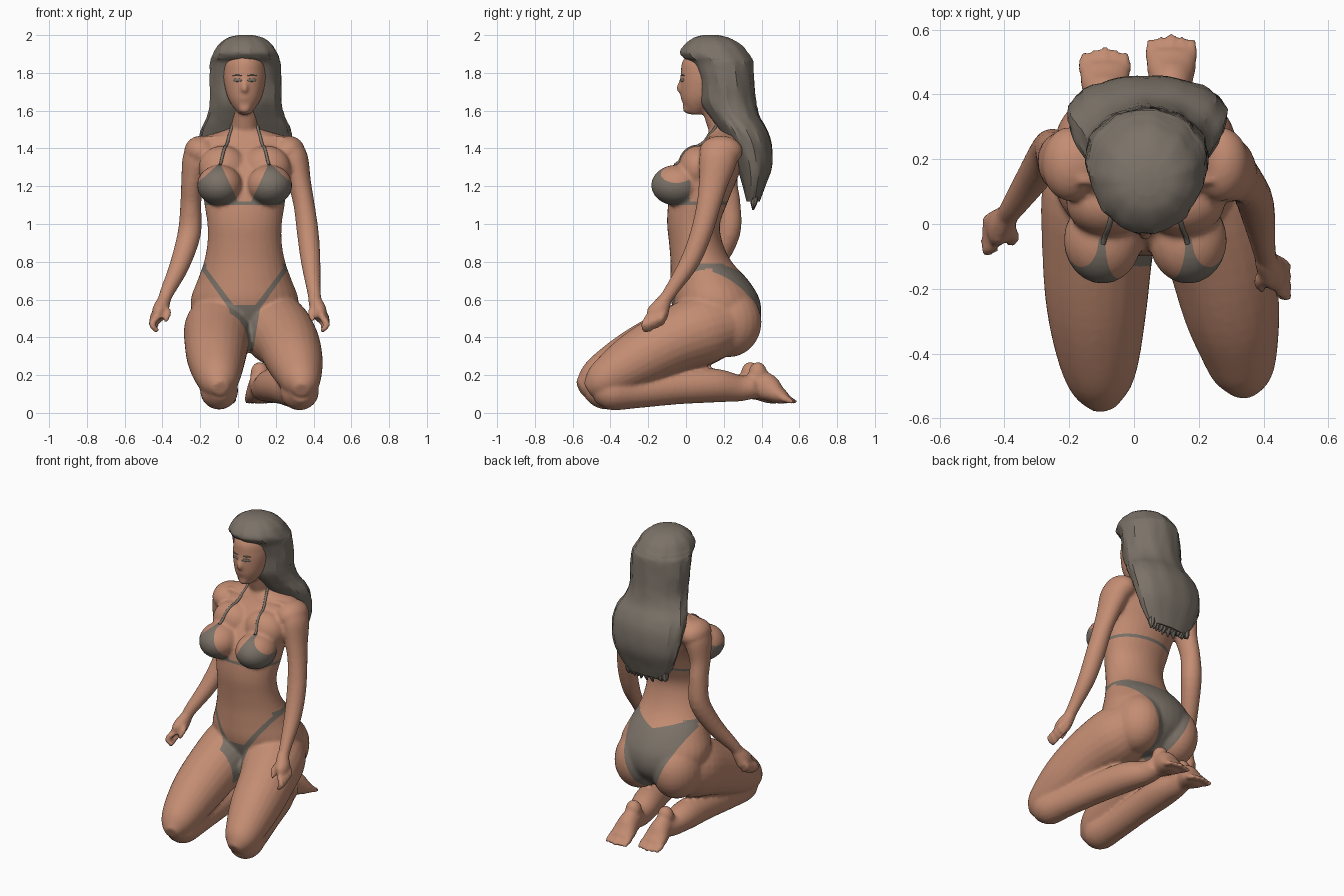
import bpy, bmesh, math, random
from mathutils import Vector, Matrix

if "Cube" in bpy.data.objects:
    bpy.data.objects.remove(bpy.data.objects["Cube"])

random.seed(4)
CX = 0.035  # body centre line


def material(name, rgb):
    m = bpy.data.materials.new(name)
    m.diffuse_color = (*rgb, 1)
    m.use_nodes = True
    m.node_tree.nodes["Principled BSDF"].inputs["Base Color"].default_value = m.diffuse_color
    return m


SKIN = material("skin", (0.55, 0.265, 0.17))
GREY = material("warm_grey", (0.20, 0.17, 0.14))


def spline(pts, k=4):
    """Catmull-Rom interpolation of equal-length tuples."""
    out = []
    for i in range(len(pts) - 1):
        p0, p1, p2, p3 = (pts[max(i - 1, 0)], pts[i], pts[i + 1], pts[min(i + 2, len(pts) - 1)])
        for j in range(k):
            t = j / k
            out.append([0.5 * (2 * b + (c - a) * t + (2 * a - 5 * b + 4 * c - d) * t * t
                               + (3 * b - a - 3 * c + d) * t ** 3)
                        for a, b, c, d in zip(p0, p1, p2, p3)])
    return out + [list(pts[-1])]


def loft(bm, pts, n=20, flat=False, ripple=0.0, k=4):
    """Rings (x, y, z, rx, ry) along a path; flat keeps them horizontal."""
    pts = spline(pts, k)
    rings = []
    for i, p in enumerate(pts):
        c = Vector(p[:3])
        t = (Vector(pts[min(i + 1, len(pts) - 1)][:3]) - Vector(pts[max(i - 1, 0)][:3])).normalized()
        u, v = Vector((1, 0, 0)), Vector((0, 1, 0))
        if not flat:
            u = (u - t * t.x).normalized()
            v = t.cross(u)
        ring = []
        for s in range(n):
            a = 2 * math.pi * s / n
            w = 1 + ripple * (math.sin(11 * a + 9 * p[2]) + 0.6 * math.sin(19 * a - 14 * p[2])
                              + random.uniform(-.6, .6))
            ring.append(bm.verts.new(c + u * p[3] * w * math.cos(a) + v * p[4] * w * math.sin(a)))
        rings.append(ring)
    for r0, r1 in zip(rings, rings[1:]):
        for s in range(n):
            bm.faces.new((r0[s], r0[(s + 1) % n], r1[(s + 1) % n], r1[s]))
    bm.faces.new(rings[0][::-1])
    bm.faces.new(rings[-1])


def tube(bm, pts, n=16, k=4):
    loft(bm, [(*p, p[3]) for p in pts], n, k=k)


def ball(bm, c, r, turn=0.0):
    bmesh.ops.create_uvsphere(bm, u_segments=24, v_segments=16, radius=1, matrix=Matrix.Translation(c)
                              @ Matrix.Rotation(turn, 4, 'Z') @ Matrix.Diagonal((*r, 1)))


def finish(name, bm, mats, angle=60):
    bmesh.ops.recalc_face_normals(bm, faces=bm.faces[:])
    me = bpy.data.meshes.new(name)
    bm.to_mesh(me)
    bm.free()
    ob = bpy.data.objects.new(name, me)
    bpy.context.collection.objects.link(ob)
    for m in mats:
        me.materials.append(m)
    bpy.ops.object.select_all(action='DESELECT')
    ob.select_set(True)
    bpy.context.view_layer.objects.active = ob
    bpy.ops.object.shade_smooth_by_angle(angle=math.radians(angle))
    return ob


bm = bmesh.new()
# Torso, from crotch to neck base
loft(bm, [(CX, y, z, rx, ry) for z, y, rx, ry in (
    (0.33, .14, .08, .10), (0.42, .17, .20, .18), (0.50, .17, .27, .225), (0.60, .155, .285, .235),
    (0.70, .125, .25, .207), (0.80, .08, .215, .162), (0.90, .052, .197, .142), (1.0, .04, .197, .14),
    (1.1, .06, .212, .155), (1.2, .09, .225, .165), (1.3, .14, .25, .155), (1.4, .19, .285, .125),
    (1.455, .205, .24, .10), (1.485, .205, .14, .085), (1.51, .205, .07, .06))], 32, True)
# Neck and head
tube(bm, [(CX, .22, 1.40, .10), (CX, .205, 1.48, .08), (CX, .17, 1.57, .072), (CX, .14, 1.66, .07)])
loft(bm, [(CX, y, z, rx, ry) for z, y, rx, ry in (
    (1.58, .05, .03, .03), (1.62, .062, .062, .072), (1.67, .082, .09, .108), (1.74, .10, .108, .130),
    (1.80, .12, .115, .148), (1.87, .135, .108, .15), (1.94, .15, .06, .09))], 28, True)
tube(bm, [(CX, -.018, 1.775, .010), (CX, -.033, 1.735, .013), (CX, -.036, 1.715, .017), (CX, -.012, 1.70, .012)])
ball(bm, (CX, -.012, 1.672), (.032, .018, .018))
ball(bm, (CX, .01, 1.612), (.034, .028, .028))
for s in (-1, 1):
    # Bust, upper chest, shoulder, buttock
    ball(bm, (CX + s * .132, -.05, 1.205), (.12, .135, .108))
    ball(bm, (CX + s * .115, .065, 1.295), (.13, .105, .12))
    ball(bm, (CX + s * .232, .185, 1.385), (.088, .115, .082))
    ball(bm, (CX + s * .135, .225, .48), (.15, .175, .185))
    tube(bm, [(CX + s * .03, .115, 1.45, .014), (CX + s * .2, .135, 1.455, .014)])

# Arms, then a hand with four fingers and a thumb on each
ARMS = {
    1: [(.27, .18, 1.40, .07), (.295, .17, 1.34, .078), (.325, .145, 1.22, .062), (.35, .12, 1.1, .056),
        (.37, .08, .95, .058), (.385, .02, .80, .052), (.40, -.07, .66, .038), (.41, -.12, .585, .034)],
    -1: [(-.195, .185, 1.40, .07), (-.22, .19, 1.34, .075), (-.243, .2, 1.22, .058), (-.25, .225, 1.1, .056),
         (-.258, .225, .95, .062), (-.31, .145, .78, .053), (-.375, .05, .64, .038), (-.395, .02, .585, .033)]}
for s, arm in ARMS.items():
    loft(bm, [(x, y, z, r, r * (1 + .3 * max(0, min(1, (z - .95) / .3)))) for x, y, z, r in arm], 18)
    w = Vector(arm[-1][:3])
    d = Vector((s * .28, -.38, -.72)).normalized()
    loft(bm, [(*(w + d * t), a, b) for t, a, b in
              ((-.03, .032, .034), (.03, .042, .05), (.07, .04, .06), (.10, .028, .052))], 14)
    for f in range(4):
        o = w + d * .08 + Vector((s * .008, -.048 + .030 * f, -.014 + .010 * f))
        tip = o + d * (.085 - .008 * abs(f - 1)) + Vector((-s * .03, .02, -.01))
        mid = o.lerp(tip, .5) + Vector((s * .03, -.012, 0))
        tube(bm, [(*o, .018), (*mid, .017), (*tip, .013)], 10)
    tube(bm, [(*(w + d * .03), .02), (*(w + d * .06 + Vector((-s * .045, -.03, 0))), .018),
              (*(w + d * .12 + Vector((-s * .05, -.03, 0))), .013)], 10)

# Folded legs: thigh, shin, foot and toes
LEGS = (
    ([(-.08, .26, .49, .14), (-.095, .10, .445, .188), (-.112, -.08, .375, .172), (-.115, -.26, .29, .155),
      (-.108, -.42, .205, .125), (-.10, -.51, .155, .09), (-.09, -.565, .13, .04)],
     [(-.10, -.52, .13, .06), (-.10, -.44, .12, .10), (-.10, -.28, .115, .09), (-.10, -.05, .135, .09),
      (-.10, .15, .145, .09), (-.095, .28, .13, .07), (-.09, .35, .14, .062)], -.09, -.04),
    ([(.16, .26, .49, .14), (.20, .10, .445, .185), (.262, -.08, .375, .168), (.30, -.26, .28, .15),
      (.325, -.39, .20, .12), (.335, -.47, .15, .09), (.335, -.52, .12, .04)],
     [(.335, -.48, .12, .06), (.33, -.40, .115, .10), (.30, -.26, .115, .09), (.24, -.05, .135, .09),
      (.18, .15, .145, .09), (.14, .28, .13, .07), (.125, .36, .14, .062)], .115, 0))
for thigh, shin, fx, fy in LEGS:
    tube(bm, thigh, 24)
    tube(bm, shin, 20)
    ball(bm, (fx, .38 + fy, .205), (.05, .05, .065))
    loft(bm, [(fx, y + fy, z, a, b) for y, z, a, b in (
        (.33, .16, .05, .07), (.42, .14, .062, .075), (.48, .10, .076, .052), (.53, .075, .076, .03))], 16)
    for t in range(5):
        x, back = fx - .064 + .032 * t, .008 * abs(t - 2)
        tube(bm, [(x, .51 + fy, .08, .018), (x, .55 - back + fy, .07, .018), (x, .585 - back + fy, .055, .011)], 10)

# Fuse the body parts into one smooth skin
body = finish("body", bm, [SKIN, GREY])
mod = body.modifiers.new("fuse", 'REMESH')
mod.mode, mod.voxel_size = 'VOXEL', 0.0105
mod = body.modifiers.new("soften", 'SMOOTH')
mod.factor, mod.iterations = 0.5, 5
bpy.context.view_layer.update()
skin_mesh = bpy.data.meshes.new_from_object(body.evaluated_get(bpy.context.evaluated_depsgraph_get()))
bpy.data.objects.remove(body)
bm = bmesh.new()
bm.from_mesh(skin_mesh)
for f in bm.faces:
    f.material_index = 0


def paint(poly, y0, y1):
    """Cut a convex (half-width, height) outline into both sides and colour it."""
    for s in (-1, 1):
        lo, hi = min(p[1] for p in poly) - .03, max(p[1] for p in poly) + .03
        for (u0, z0), (u1, z1) in zip(poly, poly[1:] + poly[:1]):
            fs = []
            for f in bm.faces:
                c = f.calc_center_median()
                if lo < c.z < hi and y0 < c.y < y1 and (c.x - CX) * s > -.02 and abs(c.x - CX) < .32:
                    fs.append(f)
            geom = set(fs)
            for f in fs:
                geom.update(f.edges)
                geom.update(f.verts)
            bmesh.ops.bisect_plane(bm, geom=list(geom), dist=1e-5, plane_co=(CX + s * u0, 0, z0),
                                   plane_no=(s * (z0 - z1), 0, u1 - u0))
        for f in bm.faces:
            c = f.calc_center_median()
            u = (c.x - CX) * s
            if y0 < c.y < y1 and all((b[0] - a[0]) * (c.z - a[1]) - (b[1] - a[1]) * (u - a[0]) >= 0
                                     for a, b in zip(poly, poly[1:] + poly[:1])):
                f.material_index = 1


# Swimwear: cups, chest band, front panel, hip strings, back panel
paint([(.03, 1.11), (.25, 1.11), (.28, 1.19), (.13, 1.325)], -.3, .02)
paint([(0, 1.1), (.216, 1.1), (.216, 1.118), (0, 1.118)], -.3, .4)
paint([(0, .33), (.045, .33), (.085, .57), (0, .57)], -.13, .15)
paint([(.045, .555), (.085, .555), (.24, .775), (.23, .80)], -.15, .1)
paint([(.15, .765), (.26, .765), (.26, .79), (.15, .79)], .02, .2)
paint([(0, .3), (.04, .3), (.225, .74), (.24, .79), (.19, .79), (0, .735)], .14, .5)
body = finish("body", bm, [SKIN, GREY], 70)

# Neck straps laid on the skin
bpy.context.view_layer.update()
bm = bmesh.new()
for s in (-1, 1):
    pts = []
    for i in range(10):
        t = i / 9
        p = Vector((CX + s * (.13 - .06 * t), -.06 + .22 * t, 1.31 + .21 * t))
        pts.append((*body.closest_point_on_mesh(p)[1], .008))
    tube(bm, pts, 8, 2)
finish("neck_straps", bm, [GREY])

# Eyes and brows set into the face
bm = bmesh.new()
for s in (-1, 1):
    for dx, z, size in ((.047, 1.762, (.027, .004, .009)), (.05, 1.788, (.028, .004, .004))):
        hit = body.closest_point_on_mesh(Vector((CX + s * dx, -.04, z)))[1]
        ball(bm, hit, size, s * .4)
finish("eyes_and_brows", bm, [GREY])

# Long hair: (height, front y, back y, half width)
HAIR = ((2.0, .09, .17, .04), (1.985, .04, .23, .095), (1.95, -.005, .29, .14), (1.91, -.03, .325, .165),
        (1.88, -.012, .345, .178), (1.85, .025, .355, .185), (1.75, .06, .36, .19), (1.65, .07, .37, .187),
        (1.57, .12, .39, .205), (1.5, .17, .43, .238), (1.42, .22, .455, .245), (1.3, .27, .455, .23),
        (1.2, .30, .42, .19), (1.12, .32, .39, .135))
bm = bmesh.new()
loft(bm, [(CX + .005, (a + b) / 2, z, rx, (b - a) / 2) for z, a, b, rx in HAIR], 48, True, 0.014, 4)
# Loose ends
for i in range(13):
    x = CX + (i - 6) * .022
    z = 1.07 + random.uniform(-.005, .04) + .003 * abs(i - 6)
    tube(bm, [(x, .36, 1.18, .024), (x + random.uniform(-.01, .01), .36, 1.12, .02), (x, .355, z, .004)], 8)
finish("hair", bm, [GREY], 25)
